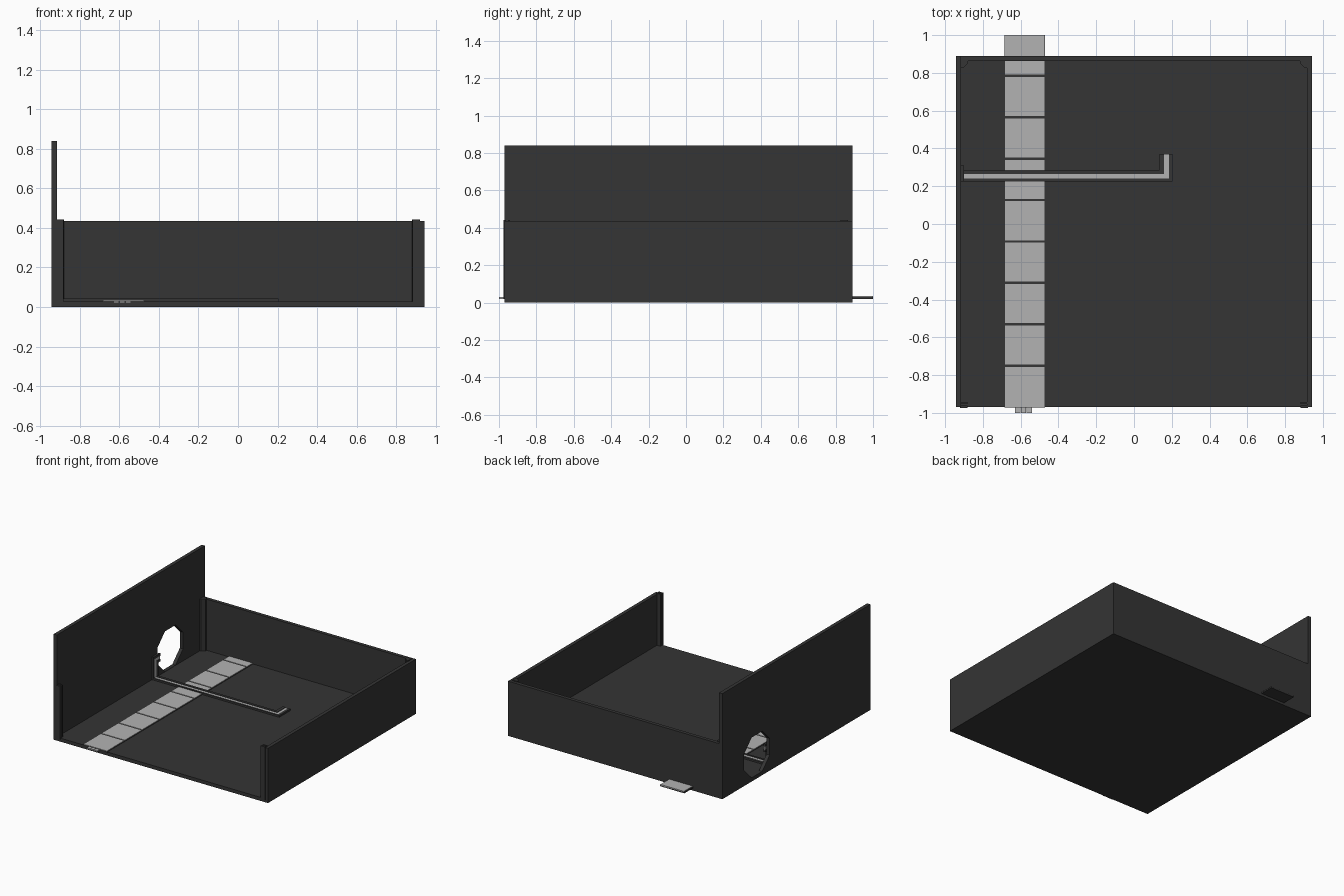
import bpy, bmesh, math
from mathutils import Vector

if "Cube" in bpy.data.objects:
    bpy.data.objects.remove(bpy.data.objects["Cube"])


def material(name, v):
    m = bpy.data.materials.new(name)
    m.diffuse_color = (v, v, v, 1)
    m.use_nodes = True
    m.node_tree.nodes["Principled BSDF"].inputs["Base Color"].default_value = m.diffuse_color
    return m


DARK = material("dark_plastic", 0.035)
LIGHT = material("light_grey", 0.45)


def finish(name, bm, mat):
    bmesh.ops.recalc_face_normals(bm, faces=bm.faces)
    me = bpy.data.meshes.new(name)
    bm.to_mesh(me)
    bm.free()
    ob = bpy.data.objects.new(name, me)
    me.materials.append(mat)
    bpy.context.collection.objects.link(ob)
    return ob


def box(name, x0, x1, y0, y1, z0, z1, mat=DARK):
    bm = bmesh.new()
    bmesh.ops.create_cube(bm, size=1)
    for v in bm.verts:
        v.co = Vector(((x0 + x1) / 2 + v.co.x * (x1 - x0),
                       (y0 + y1) / 2 + v.co.y * (y1 - y0),
                       (z0 + z1) / 2 + v.co.z * (z1 - z0)))
    return finish(name, bm, mat)


def prism(name, pts, lo, hi, mat, axis="z"):
    """Extrude a 2D outline along z (xy outline) or x (yz outline)."""
    bm = bmesh.new()
    place = (lambda a, b: (a, b, lo)) if axis == "z" else (lambda a, b: (lo, a, b))
    face = bm.faces.new([bm.verts.new(place(a, b)) for a, b in pts])
    ext = bmesh.ops.extrude_face_region(bm, geom=[face])
    d = (0, 0, hi - lo) if axis == "z" else (hi - lo, 0, 0)
    bmesh.ops.translate(bm, vec=d, verts=[g for g in ext["geom"] if isinstance(g, bmesh.types.BMVert)])
    return finish(name, bm, mat)


W, F, B, T = 0.943, -0.97, 0.89, 0.028   # half width, front, back, thickness
H = 0.435

# Tray with an open front
box("floor", -W, W, F, B, 0, T)
box("right_wall", W - T, W, F, B, 0, H)
box("back_wall", -W, W, B - T, B, 0, H)

# Tall left wall with octagonal opening
hy, hz, apothem = 0.455, 0.19, 0.16
r = apothem / math.cos(math.pi / 8)
octagon = [(hy + r * math.cos(math.radians(22.5 + 45 * i)),
            hz + r * math.sin(math.radians(22.5 + 45 * i))) for i in range(8)]
wall = box("left_wall", -W, -W + T, F, B, 0, 0.84)
cutter = prism("opening_cutter", octagon, -W - 0.1, -W + 0.1, DARK, "x")
mod = wall.modifiers.new("opening", "BOOLEAN")
mod.operation, mod.object, mod.solver = "DIFFERENCE", cutter, "EXACT"
bpy.context.view_layer.objects.active = wall
bpy.ops.object.modifier_apply(modifier="opening")
bpy.data.objects.remove(cutter)

# Corner posts: slotted at the front, chamfered at the back
for s, side in ((-1, "left"), (1, "right")):
    a, b = sorted((s * 0.882, s * 0.92))
    box("front_post_" + side, a, b, -0.975, -0.962, 0.02, 0.442)
    box("front_post_inner_" + side, a, b, -0.953, -0.942, 0.02, 0.442)
    prism("back_post_" + side, [(s * 0.92, B - T + 0.005), (s * 0.88, B - T + 0.005), (s * 0.88, 0.85),
                                (s * 0.905, 0.825), (s * 0.92, 0.825)], 0.02, 0.442, DARK)

# Belt: dark base with light tiles, running out through the back wall
box("belt_base", -0.686, -0.471, F - 0.002, 1.0, 0.02, 0.031)
step, gap = 0.2192, 0.006
seams = [F] + [-0.75 + step * i for i in range(8)] + [1.0]
for i, (a, b) in enumerate(zip(seams, seams[1:])):
    box(f"belt_tile_{i + 1}", -0.682, -0.475, a + (gap if i else 0),
        b - (gap if b < 1 else 0), 0.024, 0.035, LIGHT)

# Small connector in front of the belt
for i in range(3):
    x = -0.63 + 0.031 * i
    box(f"belt_connector_{i + 1}", x, x + 0.028, -1.0, F, 0.02, 0.03, LIGHT)

# Bent channel: two dark rails around a light strip, across the floor and up the wall
floor_lines = [[(-0.915, y), (x, y), (x, 0.37)]
               for y, x in ((0.225, 0.205), (0.24, 0.185), (0.265, 0.16), (0.285, 0.135))]
wall_lines = [[(y, 0.03), (y, z), (0.31, z)]
              for y, z in ((0.225, 0.21), (0.24, 0.19), (0.265, 0.165), (0.285, 0.145))]
parts = (("outer_rail", DARK, 0.014), ("strip", LIGHT, 0.010), ("inner_rail", DARK, 0.014))
for i, (name, mat, h) in enumerate(parts):
    prism("floor_channel_" + name, floor_lines[i] + floor_lines[i + 1][::-1], T, T + h, mat)
    prism("wall_channel_" + name, wall_lines[i] + wall_lines[i + 1][::-1], -W + T, -W + T + h, mat, "x")
